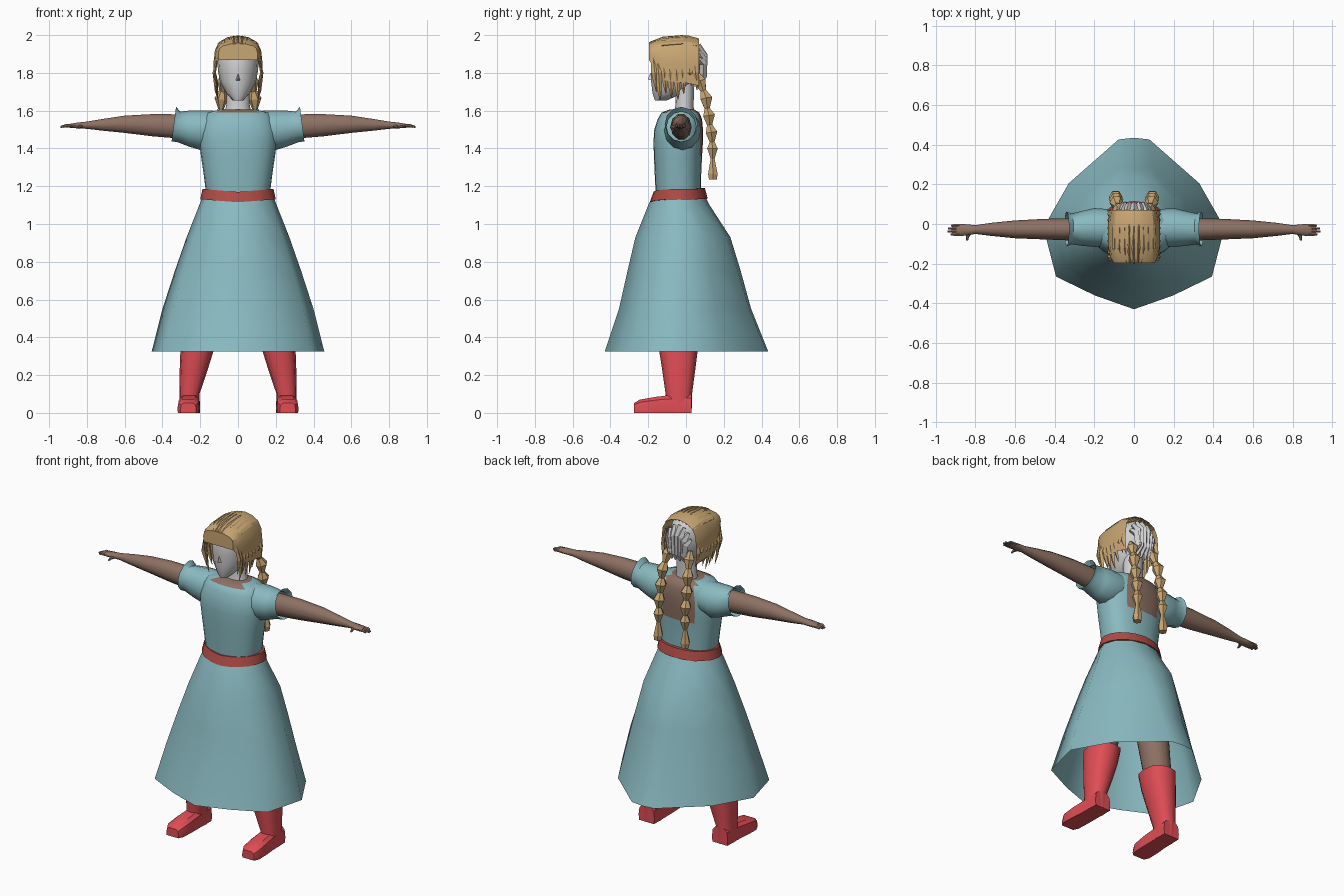
import bpy, bmesh, math, random
from mathutils import Vector

if "Cube" in bpy.data.objects:
    bpy.data.objects.remove(bpy.data.objects["Cube"])
random.seed(4)

def material(name, col):
    m = bpy.data.materials.new(name)
    m.diffuse_color = (*col, 1)
    m.use_nodes = True
    m.node_tree.nodes["Principled BSDF"].inputs["Base Color"].default_value = m.diffuse_color
    return m

TEAL = material("teal_cloth", (0.25, 0.49, 0.53))
BELT = material("belt_red", (0.42, 0.07, 0.06))
BOOT = material("boot_red", (0.74, 0.075, 0.09))
SKIN = material("brown_skin", (0.27, 0.165, 0.125))
HAIR = material("blond_hair", (0.58, 0.38, 0.17))
GREY = material("pale_grey", (0.62, 0.62, 0.63))

def loft(name, rings, mats, cap0=True, cap1=True, closed=True, angle=45, mirror=False, rule=None):
    """Skin a list of equal-length point rings."""
    bm = bmesh.new()
    vs = [[bm.verts.new(p) for p in r] for r in rings]
    n = len(rings[0])
    for a, b in zip(vs, vs[1:]):
        for i in range(n if closed else n - 1):
            j = (i + 1) % n
            bm.faces.new((a[i], a[j], b[j], b[i]))
    if cap0:
        bm.faces.new(vs[0])
    if cap1:
        bm.faces.new(vs[-1])
    bmesh.ops.recalc_face_normals(bm, faces=bm.faces)
    if rule:
        for f in bm.faces:
            f.material_index = rule(f.calc_center_median())
    me = bpy.data.meshes.new(name)
    bm.to_mesh(me)
    bm.free()
    ob = bpy.data.objects.new(name, me)
    bpy.context.collection.objects.link(ob)
    for m in (mats if isinstance(mats, list) else [mats]):
        me.materials.append(m)
    if angle:
        bpy.ops.object.select_all(action='DESELECT')
        ob.select_set(True)
        bpy.context.view_layer.objects.active = ob
        bpy.ops.object.shade_smooth_by_angle(angle=math.radians(angle))
    if mirror:
        ob.modifiers.new("mirror", 'MIRROR').use_mirror_merge = False
    return ob

def zring(z, rx, yf, yb, n=16, cx=0, power=1.0):
    """Horizontal oval; a power below 1 makes it boxier."""
    out = []
    for i in range(n):
        t = 2 * math.pi * i / n
        s, c = math.sin(t), math.cos(t)
        x = math.copysign(abs(s) ** power, s)
        y = math.copysign(abs(c) ** power, c)
        out.append(Vector((cx + rx * x, (yf + yb) / 2 - (yb - yf) / 2 * y, z)))
    return out

def xring(x, cy, cz, ry, rz, n=10, lean=0):
    return [Vector((x + lean * math.sin(t), cy + ry * math.cos(t), cz + rz * math.sin(t)))
            for t in (2 * math.pi * i / n for i in range(n))]

def tube(name, pts, mat, n=6, flat=1.0, **kw):
    """Tapered tube through (x, y, z, radius) points; flat squeezes it across x."""
    rings = []
    for i, p in enumerate(pts):
        a, b = pts[max(i - 1, 0)], pts[min(i + 1, len(pts) - 1)]
        d = (Vector(b[:3]) - Vector(a[:3])).normalized()
        ref = Vector((1, 0, 0)) if abs(d.x) < 0.8 else Vector((0, 0, 1))
        v = d.cross(ref).normalized()
        u = v.cross(d)
        rings.append([Vector(p[:3]) + p[3] * (u * math.cos(t) * flat + v * math.sin(t))
                      for t in (2 * math.pi * k / n for k in range(n))])
    return loft(name, rings, mat, **kw)

# Skirt: oval waist blending into an angular pointed hem
half = [(0, -1), (.43, -.84), (.86, -.62), (1, -.05), (.72, .47), (.17, .98), (0, 1)]
hem = half + [(-x, y) for x, y in half[-2:0:-1]]
rings = []
for z, rx, yf, yb, w in [(1.15, .185, -.175, .10, 0), (1.10, .205, -.20, .125, .1),
                         (.93, .272, -.268, .235, .4), (.75, .335, -.31, .29, .7),
                         (.55, .40, -.355, .345, .9), (.325, .457, -.43, .435, 1)]:
    oval = zring(z, rx, yf, yb, 12)
    rings.append([o.lerp(Vector((rx * h[0], (yf + yb) / 2 + (yb - yf) / 2 * h[1], z)), w)
                  for o, h in zip(oval, hem)])
loft("skirt", rings, TEAL, cap0=False, cap1=False, angle=50)

# Belt, dipping slightly at the front
rings = [zring(z, rx, yf, yb, 20) for z, rx, yf, yb in
         [(1.13, .18, -.17, .09), (1.13, .20, -.192, .115), (1.185, .188, -.172, .10), (1.185, .165, -.15, .08)]]
for r in rings:
    for p in r:
        p.z -= 0.015 * max(0, 1 - abs(p.x) / .19) * (1 if p.y < 0 else -.3)
loft("belt", rings, BELT, cap0=False, cap1=False, angle=40)

# Bodice, with bare skin at the neckline and the upper back
def bodice_rule(c):
    neck = c.z > 1.592 and abs(c.x) < .1
    back = c.y > .02 and abs(c.x) < .1 and c.z > 1.37
    return 1 if neck or back else 0
loft("bodice", [zring(z, rx, yf, yb, 24, power=.85) for z, rx, yf, yb in
     [(1.15, .168, -.16, .08), (1.25, .18, -.165, .08), (1.36, .196, -.17, .085), (1.44, .207, -.172, .09),
      (1.50, .205, -.168, .09), (1.555, .19, -.15, .085), (1.59, .165, -.13, .07), (1.605, .10, -.09, .045)]],
     [TEAL, SKIN], rule=bodice_rule, angle=50)

# Sleeves with flared cuffs, open at the end
loft("sleeve", [xring(x, cy, cz, ry, rz, 12, lean) for x, cy, cz, ry, rz, lean in
     [(.13, -.02, 1.505, .095, .095, 0), (.20, -.018, 1.497, .098, .105, 0), (.26, -.022, 1.505, .088, .095, 0),
      (.315, -.025, 1.515, .078, .080, -.01), (.34, -.025, 1.528, .088, .092, -.012)]],
     TEAL, cap0=False, cap1=False, angle=45, mirror=True)

# Arms and palms
loft("arm", [xring(*r) for r in
     [(.20, -.025, 1.51, .055, .065), (.32, -.027, 1.517, .056, .067), (.45, -.026, 1.523, .052, .062),
      (.60, -.027, 1.528, .045, .048), (.72, -.027, 1.525, .033, .032), (.80, -.028, 1.523, .022, .02),
      (.84, -.03, 1.522, .028, .017), (.885, -.03, 1.52, .031, .012), (.895, -.03, 1.52, .028, .009)]],
     SKIN, angle=50, mirror=True)
for i in range(4):
    y = -.052 + .0145 * i
    tip = (.925, .94, .938, .922)[i]
    tube("finger", [(.87, y, 1.52, .009), (.91, y, 1.52, .0085), (tip, y, 1.514, .005)], SKIN, mirror=True)
tube("thumb", [(.825, -.04, 1.52, .011), (.84, -.062, 1.515, .009), (.842, -.083, 1.508, .005)], SKIN, mirror=True)

# Legs, boot shafts and feet
loft("leg", [zring(z, rx, yf, yb, 12, cx) for z, rx, yf, yb, cx in
     [(.38, .078, -.12, .045, .212), (.6, .09, -.13, .06, .175), (.85, .10, -.14, .07, .13), (1.12, .09, -.13, .07, .085)]],
     SKIN, mirror=True)
loft("boot_shaft", [zring(z, rx, yf, yb, 12, cx, .8) for z, rx, yf, yb, cx in
     [(.0, .055, -.10, .03, .255), (.10, .053, -.108, .032, .257), (.22, .073, -.125, .048, .236),
      (.33, .088, -.142, .062, .217), (.42, .095, -.15, .07, .205)]], BOOT, mirror=True)
def foot_ring(y, w, h, cx):
    return [Vector((cx + w * a, y, h * b)) for a, b in
            [(-1, .0), (1, .0), (1.05, .35), (.95, .8), (.6, 1), (-.6, 1), (-.95, .8), (-1.05, .35)]]
loft("foot", [foot_ring(*r) for r in
     [(.028, .052, .10, .255), (-.10, .053, .092, .257), (-.16, .056, .085, .26),
      (-.245, .055, .07, .263), (-.275, .04, .052, .263)]], BOOT, angle=35, mirror=True)

# Neck, head and nose
loft("neck", [zring(z, rx, yf, yb, 12) for z, rx, yf, yb in
     [(1.57, .075, -.07, .045), (1.63, .062, -.055, .04), (1.76, .06, -.06, .045)]], GREY)
loft("head", [zring(*r) for r in
     [(1.655, .028, -.165, -.10), (1.69, .062, -.177, -.02), (1.75, .095, -.184, .045), (1.81, .106, -.186, .075),
      (1.87, .110, -.186, .085), (1.93, .095, -.165, .08), (1.965, .05, -.11, .05)]], GREY, angle=60)
loft("nose", [[Vector((0, -.182, 1.80))] * 1 + [Vector((-.012, -.18, 1.76)), Vector((.012, -.18, 1.76))],
              [Vector((0, -.19, 1.795)), Vector((-.004, -.202, 1.765)), Vector((.004, -.202, 1.765))]], GREY, angle=0)

# Hair shell: an arch carried from the fringe to the crown, open at the back
arch = [(.128, 0), (.13, .4), (.122, .7), (.098, .87), (.055, .965)]
arch = arch + [(0, 1)] + [(-x, t) for x, t in arch[::-1]]
rings = []
for y, top, low, w in [(-.197, 1.955, 1.868, .80), (-.165, 1.972, 1.83, .93), (-.11, 1.988, 1.76, 1),
                       (-.05, 1.996, 1.75, 1), (.01, 1.998, 1.745, 1), (.07, 1.982, 1.73, .93)]:
    rings.append([Vector((x * w, y, low + (top - low) * t)) for x, t in arch])
loft("hair_shell", rings, HAIR, cap0=True, cap1=False, closed=False, angle=30)

# Locks swept back over the crown
for i in range(-4, 5):
    x = i * .024
    z = 1.992 - 3.6 * x * x
    j = random.uniform(-.004, .004)
    tube("crown_lock", [(x * .8, -.195, z - .035, .006), (x + j, -.12, z - .012, .012),
                        (x, -.02, z - .004, .012), (x - j, .065, z - .016, .005)], HAIR, n=4, angle=0)

# Hanging side locks
for y, z in [(-.165, 1.70), (-.145, 1.655), (-.115, 1.69), (-.085, 1.67), (-.05, 1.66), (-.02, 1.69), (.02, 1.73), (.05, 1.71)]:
    tube("side_lock", [(.108, y - .01, 1.89, .012), (.126, y, 1.80, .019), (.117, y + .006, z + .05, .013),
                       (.105, y + .008, z, .002)], HAIR, n=4, flat=.45, angle=0, mirror=True)

# Pale gathered strands on the back of the head
for i in range(7):
    a = math.radians(-75 + 25 * i)
    s, c = math.sin(a), math.cos(a)
    tube("back_strand", [(.085 * s, .065, 1.85 + .10 * c, .012), (.06 * s, .092, 1.835 + .06 * c, .022),
                         (.05 * s, .09, 1.78, .02), (.075 * s, .06, 1.725, .006)], GREY, n=4, angle=0)

# Braids: a chain of bulges, pinched between
braid = [(.07, .055, 1.80, .012), (.075, .075, 1.755, .034), (.082, .092, 1.705, .017), (.088, .108, 1.665, .036),
         (.09, .112, 1.612, .016), (.09, .122, 1.575, .036), (.09, .125, 1.525, .016), (.092, .135, 1.485, .035),
         (.092, .138, 1.435, .015), (.092, .14, 1.40, .032), (.093, .141, 1.345, .012), (.094, .142, 1.265, .029),
         (.094, .143, 1.235, .024)]
tube("braid", braid, HAIR, n=6, angle=0, mirror=True)
